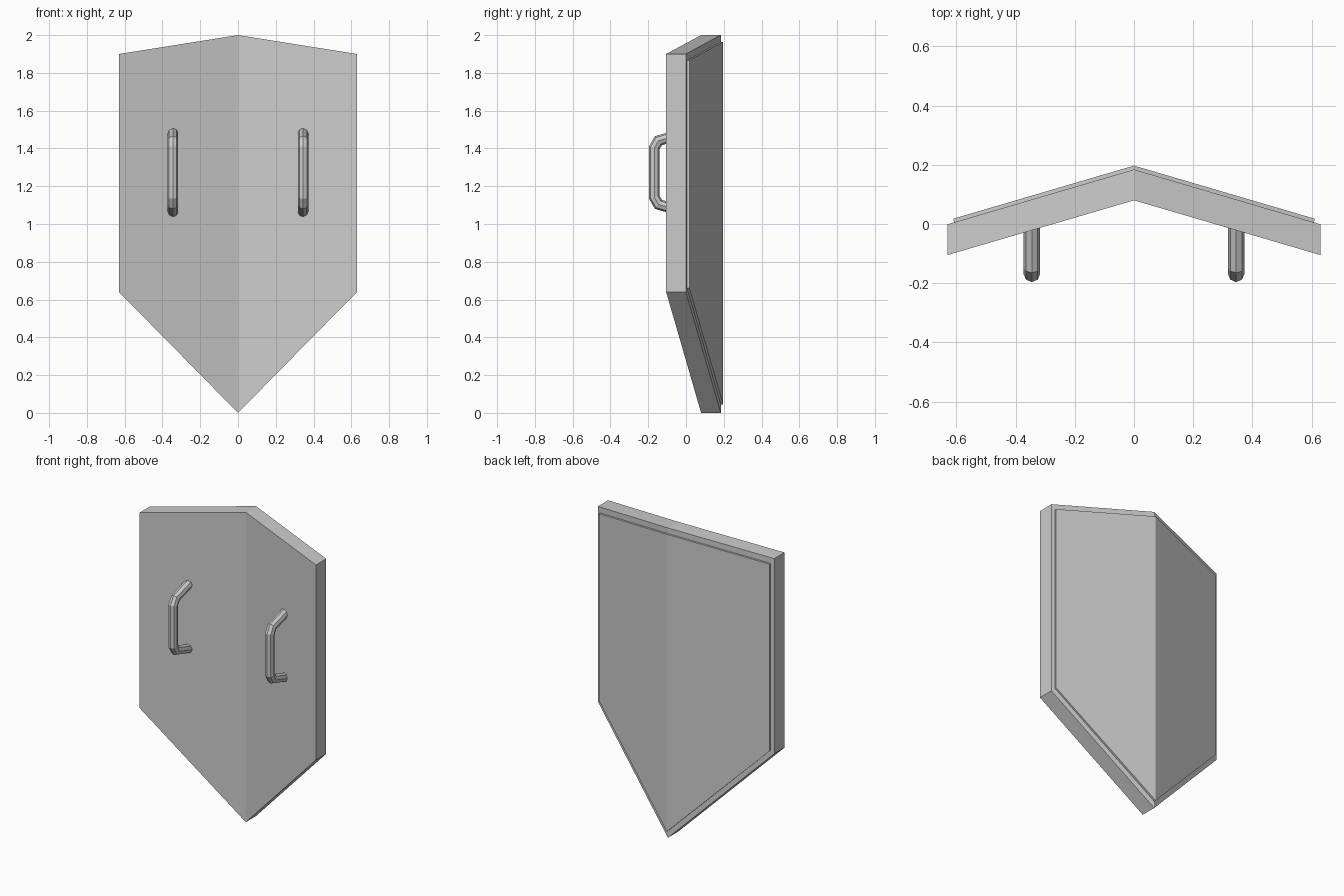
import bpy, bmesh, math
from mathutils import Vector

if "Cube" in bpy.data.objects:
    bpy.data.objects.remove(bpy.data.objects["Cube"])

SLOPE = 0.185 / 0.63   # backward fold of the two wings


def finish(name, bm):
    bmesh.ops.recalc_face_normals(bm, faces=bm.faces)
    me = bpy.data.meshes.new(name)
    bm.to_mesh(me)
    bm.free()
    ob = bpy.data.objects.new(name, me)
    bpy.context.collection.objects.link(ob)
    mod = ob.modifiers.new("Mirror", 'MIRROR')
    mod.use_clip = True
    mod.merge_threshold = 0.0005
    return ob


def folded_slab(name, outline, y_front, y_back, flare=0.0):
    """Half of a V-folded slab, open on the centre line and mirrored."""
    bm = bmesh.new()
    front = [bm.verts.new((x, y_front - SLOPE * x, z)) for x, z in outline]
    back = []
    for x, z in outline:
        x2 = x + flare if x > 0 else 0
        back.append(bm.verts.new((x2, y_back - SLOPE * x2, z)))
    bm.faces.new(front)
    bm.faces.new(back[::-1])
    for i in range(len(outline) - 1):
        bm.faces.new((front[i], front[i + 1], back[i + 1], back[i]))
    return finish(name, bm)


def handle(name, x, path, radius, sides=8):
    """Octagonal tube swept with mitred corners along a (y, z) path."""
    bm = bmesh.new()
    pts = [Vector((0, y, z)) for y, z in path]
    rings = []
    for i, p in enumerate(pts):
        d_in = (p - pts[max(i - 1, 0)]).normalized()
        d_out = (pts[min(i + 1, len(pts) - 1)] - p).normalized()
        t = (d_in + d_out).normalized()
        n = Vector((0, -t.z, t.y))
        ref = d_out if d_out.length else d_in
        miter = radius / t.dot(ref)
        ring = []
        for k in range(sides):
            a = 2 * math.pi * k / sides
            co = p + n * (math.sin(a) * miter)
            ring.append(bm.verts.new((x + radius * math.cos(a), co.y, co.z)))
        rings.append(ring)
    for a, b in zip(rings, rings[1:]):
        for k in range(sides):
            j = (k + 1) % sides
            bm.faces.new((a[k], a[j], b[j], b[k]))
    bm.faces.new(rings[0])
    bm.faces.new(rings[-1][::-1])
    return finish(name, bm)


# Main body with pointed foot
folded_slab("shield_body", [(0, 0), (0.63, 0.64), (0.63, 1.9), (0, 2)],
            0.08, 0.184)

# Thin raised plate on the outer face
folded_slab("outer_plate", [(0, 0.045), (0.606, 0.66), (0.606, 1.866), (0, 1.964)],
            0.175, 0.197, 0.004)

# Pair of grip handles
handle("grip_handles", 0.345,
       [(0.0, 1.061), (-0.146, 1.104), (-0.168, 1.142),
        (-0.168, 1.403), (-0.146, 1.441), (0.0, 1.484)], 0.028)
